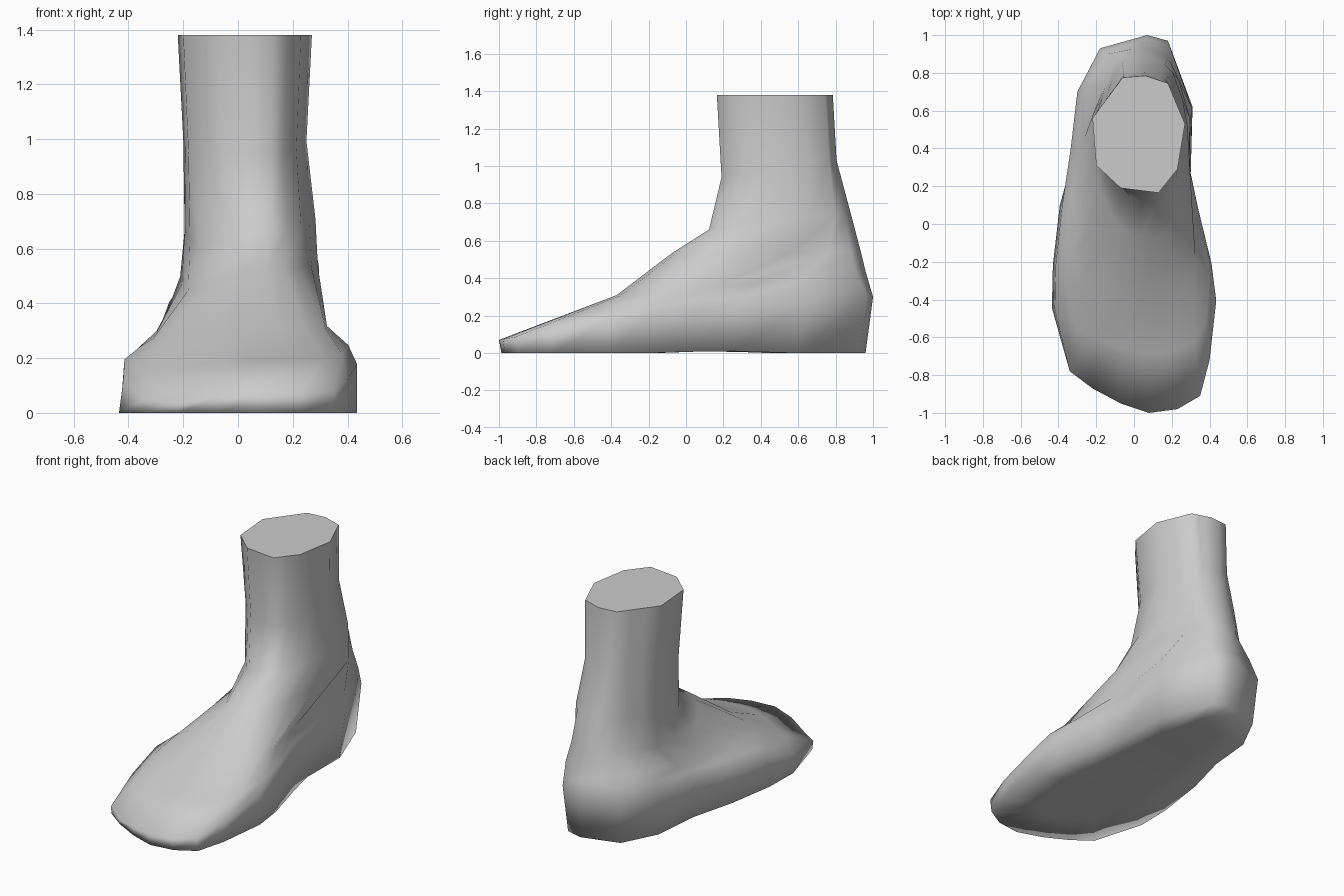
import bpy, bmesh

if "Cube" in bpy.data.objects:
    bpy.data.objects.remove(bpy.data.objects["Cube"])

N = 20  # points per ring, starting at the toe and running round the +x side

# widest outline of the foot (seen from above)
RIM = [(.08, -1), (.23, -.98), (.35, -.91), (.40, -.72), (.435, -.41), (.41, -.21),
       (.34, .08), (.30, .27), (.31, .62), (.18, .97), (.07, 1), (-.18, .93),
       (-.30, .70), (-.335, .40), (-.38, .10), (-.415, -.22), (-.42, -.45),
       (-.34, -.78), (-.22, -.87), (-.07, -.95)]
# outline where the toes meet the instep
INSTEP = [(.05, -.37), (.15, -.37), (.25, -.35), (.32, -.30), (.325, -.18), (.30, -.03),
          (.28, .15), (.28, .35), (.305, .62), (.20, .91), (.06, .962), (-.14, .90),
          (-.25, .72), (-.265, .45), (-.28, .20), (-.30, -.05), (-.31, -.22),
          (-.28, -.32), (-.16, -.36), (-.05, -.37)]
# faceted shin section: ring index, x, y
SHIN = [(-1, -.07, .19), (1, .13, .165), (3, .23, .29), (5, .27, .53), (7, .18, .745),
        (10, .06, .785), (12, -.06, .775), (15, -.22, .56), (17, -.20, .31),
        (19, -.07, .19), (21, .13, .165)]
# upper rings: front y, front z, back y, back z, left x, right x, bias, left pinch
UPPER = [(-.09, .53, .935, .54, -.25, .31, 1.25, .25),
         (.12, .66, .88, .75, -.22, .29, 1.1, .2),
         (.19, .94, .805, 1.03, -.20, .25, 1.0, 0),
         (.165, 1.38, .785, 1.38, -.22, .27, 1.0, 0)]


def rim_height(x, y):
    if y < -.4:
        z = .07 + (y + 1) / .6 * .11
    else:
        z = .18 + (y + .4) / 1.4 * .12
    # the small-toe side lies lower
    return z - .06 * (x < -.2 and y < -.3) - .02 * (x < 0 and y < -.9)


def sole_point(x, y):
    arch = .012 * max(0, 1 - abs(y - .2) / .4)
    grow = .94 if y > .3 else 1.035 if x < -.37 else 1.0
    return (x * grow, y * (.96 if y > 0 else .987), arch)


def shin_at(k):
    """Shin section as 0..1 across and 0..1 front to back, at ring index k."""
    for (k0, x0, y0), (k1, x1, y1) in zip(SHIN, SHIN[1:]):
        if k <= k1:
            f = (k - k0) / (k1 - k0)
            return (x0 + (x1 - x0) * f + .22) / .49, (y0 + (y1 - y0) * f - .165) / .62


def upper_ring(fy, fz, by, bz, x0, x1, bias, pinch):
    pts = []
    for i in range(N):
        half = N / 2
        k = half * (i / half) ** bias if i <= half else N - half * ((N - i) / half) ** bias
        u, v = shin_at(k)
        left = max(0, .5 - u) * (1 - v) * pinch
        pts.append((x0 + (x1 - x0) * (u + left), fy + (by - fy) * v,
                    fz + (bz - fz) * v - left))
    return pts


# sole, rim, rounded forefoot, instep and ankle sections
sole = [sole_point(x, y) for x, y in RIM]
inner = [(x * .5 + .01, y * .75, z) for x, y, z in sole]
rim = [(x, y, rim_height(x, y)) for x, y in RIM]
instep = [(x, y, .31 + .12 * (y + .37) / 1.33 - .08 * max(0, x - .2)
           - .2 * max(0, -x - .05) * (y < .5)) for x, y in INSTEP]
ball = []
for a, b in zip(rim, instep):
    bulge = 1.06 if a[1] < 0 and a[0] > 0 else 1.0
    ball.append(((a[0] + b[0]) / 2 * bulge, (a[1] + b[1]) / 2, (a[2] + b[2]) / 2))
rings = [inner, sole, rim, ball, instep] + [upper_ring(*u) for u in UPPER]

# join the sections into one skin
bm = bmesh.new()
loops = [[bm.verts.new(p) for p in ring] for ring in rings]
for a, b in zip(loops, loops[1:]):
    for i in range(N):
        j = (i + 1) % N
        bm.faces.new((a[i], a[j], b[j], b[i]))
bottom = bm.faces.new(loops[0][::-1])
cap = bm.faces.new(loops[-1])
bmesh.ops.recalc_face_normals(bm, faces=bm.faces[:])

# smooth skin, flat cut at the ankle top
for f in bm.faces:
    f.smooth = f is not cap
for e in cap.edges:
    e.smooth = False
bmesh.ops.triangulate(bm, faces=[bottom])

mesh = bpy.data.meshes.new("foot")
bm.to_mesh(mesh)
bm.free()
foot = bpy.data.objects.new("foot", mesh)
bpy.context.collection.objects.link(foot)
